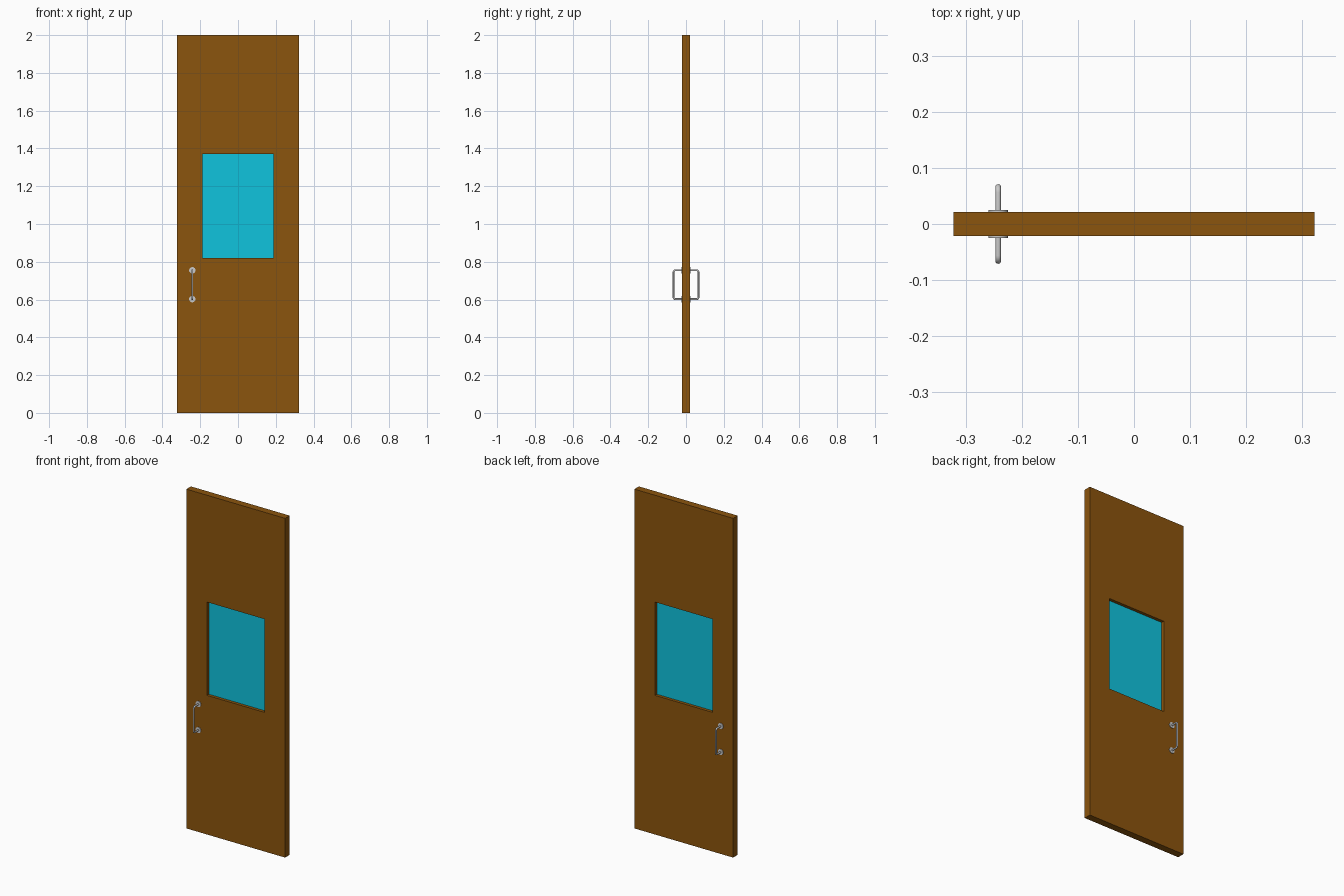
import bpy, bmesh, math
from mathutils import Vector, Matrix

if "Cube" in bpy.data.objects:
    bpy.data.objects.remove(bpy.data.objects["Cube"])

W, H, T = 0.322, 2.0, 0.021            # half width, height, half thickness
WIN = (-0.188, 0.188, 0.82, 1.37)      # window opening: x0, x1, z0, z1
HX, HZ0, HZ1 = -0.242, 0.602, 0.755    # handle position


def material(name, rgb):
    m = bpy.data.materials.new(name)
    m.diffuse_color = (*rgb, 1)
    m.use_nodes = True
    m.node_tree.nodes["Principled BSDF"].inputs["Base Color"].default_value = m.diffuse_color
    return m


def finish(name, bm, mat=None):
    bmesh.ops.recalc_face_normals(bm, faces=bm.faces)
    me = bpy.data.meshes.new(name)
    bm.to_mesh(me)
    bm.free()
    ob = bpy.data.objects.new(name, me)
    bpy.context.collection.objects.link(ob)
    if mat:
        me.materials.append(mat)
    return ob


def smooth(ob):
    bpy.ops.object.select_all(action='DESELECT')
    ob.select_set(True)
    bpy.context.view_layer.objects.active = ob
    bpy.ops.object.shade_smooth_by_angle(angle=math.radians(35))


def rect(bm, x0, x1, z0, z1, y):
    return [bm.verts.new((x, y, z)) for x, z in ((x0, z0), (x1, z0), (x1, z1), (x0, z1))]


# Door slab: ring of faces around the window, extruded to thickness
bm = bmesh.new()
outer = rect(bm, -W, W, 0, H, -T)
inner = rect(bm, *WIN, -T)
ring = [bm.faces.new((outer[i], outer[(i + 1) % 4], inner[(i + 1) % 4], inner[i])) for i in range(4)]
ext = bmesh.ops.extrude_face_region(bm, geom=ring, use_keep_orig=True)
bmesh.ops.translate(bm, vec=(0, 2 * T, 0),
                    verts=[v for v in ext['geom'] if isinstance(v, bmesh.types.BMVert)])
finish("door_panel", bm, material("wood", (0.26, 0.089, 0.004)))

# Glass pane, recessed in the middle of the opening
bm = bmesh.new()
bmesh.ops.create_cube(bm, size=1)
x0, x1, z0, z1 = WIN
bmesh.ops.scale(bm, vec=(x1 - x0, 0.006, z1 - z0), verts=bm.verts)
bmesh.ops.translate(bm, vec=((x0 + x1) / 2, 0, (z0 + z1) / 2), verts=bm.verts)
finish("window_glass", bm, material("glass", (0.005, 0.55, 0.73)))


# Pull handle: round bar bent with small corner radii
def pull_handle(name, side):
    tube, r, reach = 0.005, 0.01, 0.066
    pts = [Vector((HX, side * (T - 0.004), HZ0))]
    for cz, start in ((HZ0 + r, -90), (HZ1 - r, 0)):
        for k in range(7):
            a = math.radians(start + 15 * k)
            pts.append(Vector((HX, side * (reach - r + r * math.cos(a)), cz + r * math.sin(a))))
    pts.append(Vector((HX, side * (T - 0.004), HZ1)))
    cu = bpy.data.curves.new(name, 'CURVE')
    cu.dimensions = '3D'
    cu.bevel_depth = tube
    cu.bevel_resolution = 4
    cu.use_fill_caps = True
    sp = cu.splines.new('POLY')
    sp.points.add(len(pts) - 1)
    for p, co in zip(sp.points, pts):
        p.co = (*co, 1)
    ob = bpy.data.objects.new(name, cu)
    bpy.context.collection.objects.link(ob)
    bpy.ops.object.select_all(action='DESELECT')
    ob.select_set(True)
    bpy.context.view_layer.objects.active = ob
    bpy.ops.object.convert(target='MESH')
    smooth(bpy.context.view_layer.objects.active)


# Round mounting plate
def rosette(name, side, z):
    bm = bmesh.new()
    m = Matrix.Translation((HX, side * (T + 0.001), z)) @ Matrix.Rotation(math.pi / 2, 4, 'X')
    bmesh.ops.create_cone(bm, cap_ends=True, segments=32, radius1=0.017, radius2=0.017,
                          depth=0.006, matrix=m)
    smooth(finish(name, bm))


for label, side in (("front", -1), ("back", 1)):
    pull_handle(label + "_handle", side)
    rosette(label + "_lower_rosette", side, HZ0)
    rosette(label + "_upper_rosette", side, HZ1)
